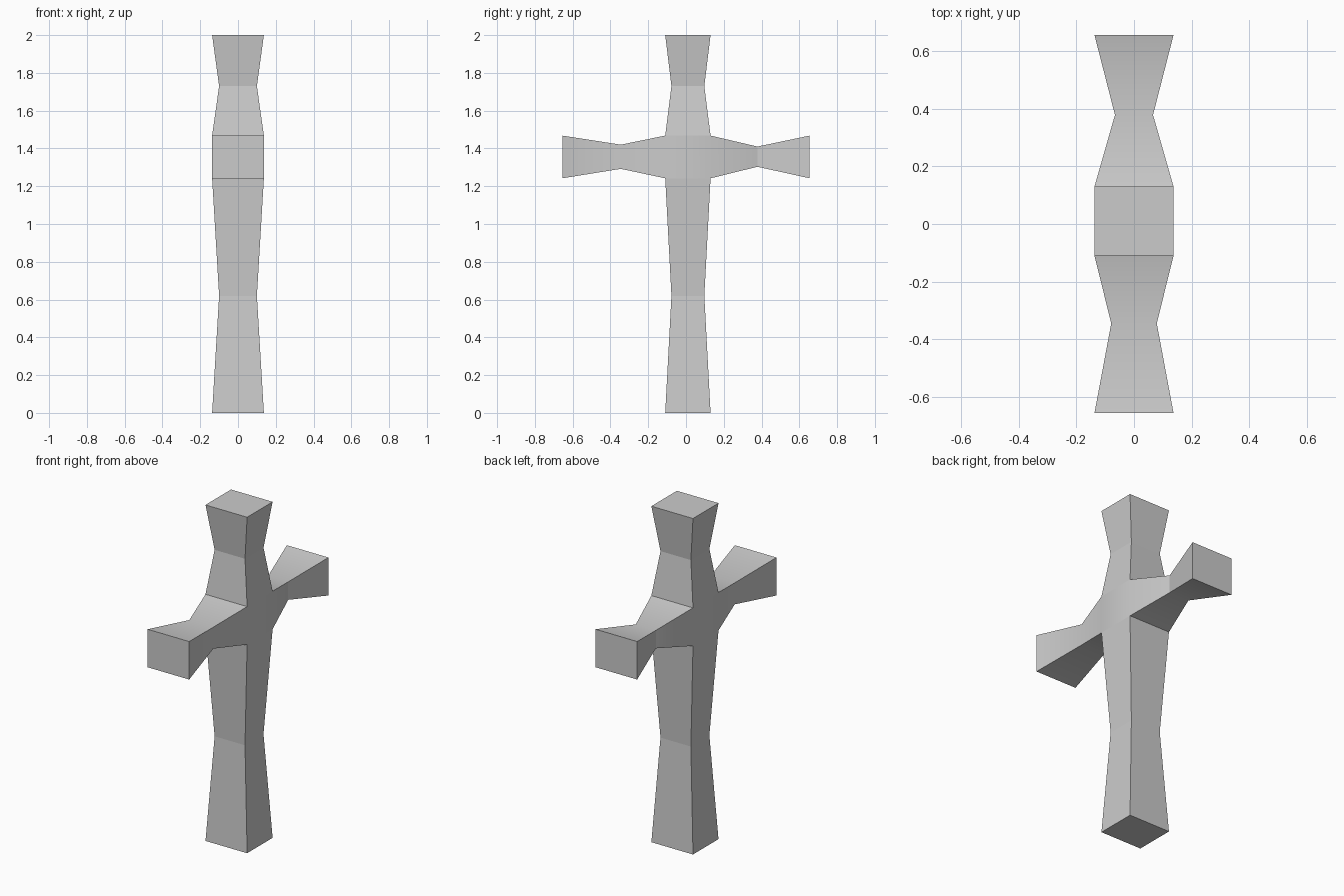
import bpy, bmesh, math
from mathutils import Vector

if "Cube" in bpy.data.objects:
    bpy.data.objects.remove(bpy.data.objects["Cube"])

X = 0.137                      # half width of the full section
Y0, Y1 = -0.11, 0.13           # core depth
Z0, Z1 = 1.242, 1.468          # core height

bm = bmesh.new()


def set_section(face, low, high):
    """Snap the four corners of a rectangular face to the given bounds."""
    c = face.calc_center_median()
    for v in face.verts:
        v.co = Vector([low[i] if v.co[i] < c[i] - 1e-5 else high[i] for i in range(3)])


def grow(direction, sections):
    """Extrude the core face looking along direction through each section."""
    bm.normal_update()
    face = max(bm.faces, key=lambda f: f.normal.dot(direction)
               + 0.1 * f.calc_center_median().dot(direction))
    for low, high in sections:
        face = bmesh.ops.extrude_discrete_faces(bm, faces=[face])["faces"][0]
        set_section(face, low, high)


def upright(z, x, y0, y1):
    return (-x, y0, z), (x, y1, z)


def arm(y, x, z0, z1):
    return (-x, y, z0), (x, y, z1)


# central block
bmesh.ops.create_cube(bm, size=1)
for v in bm.verts:
    v.co = (X if v.co.x > 0 else -X, Y1 if v.co.y > 0 else Y0, Z1 if v.co.z > 0 else Z0)

# pinched shaft and head
grow(Vector((0, 0, -1)), [upright(0.62, 0.1, -0.077, 0.097), upright(0, X, Y0, Y1)])
grow(Vector((0, 0, 1)), [upright(1.73, 0.1, -0.077, 0.097), upright(2, X, Y0, Y1)])
upright_faces = {f.index for f in bm.faces}

# pinched arms
grow(Vector((0, -1, 0)), [arm(-0.345, 0.079, 1.292, 1.42), arm(-0.655, X, Z0, Z1)])
grow(Vector((0, 1, 0)), [arm(0.378, 0.066, 1.303, 1.41), arm(0.655, X, Z0, Z1)])

bmesh.ops.recalc_face_normals(bm, faces=bm.faces[:])
mesh = bpy.data.meshes.new("cross")
bm.to_mesh(mesh)
bm.free()
cross = bpy.data.objects.new("cross", mesh)
bpy.context.collection.objects.link(cross)

# smooth arms and core, flat shaft and head
bpy.context.view_layer.objects.active = cross
cross.select_set(True)
bpy.ops.object.shade_smooth_by_angle(angle=math.radians(30))
for p in mesh.polygons:
    if p.center.z < Z0 - 0.05 or p.center.z > Z1 + 0.05:
        p.use_smooth = False
